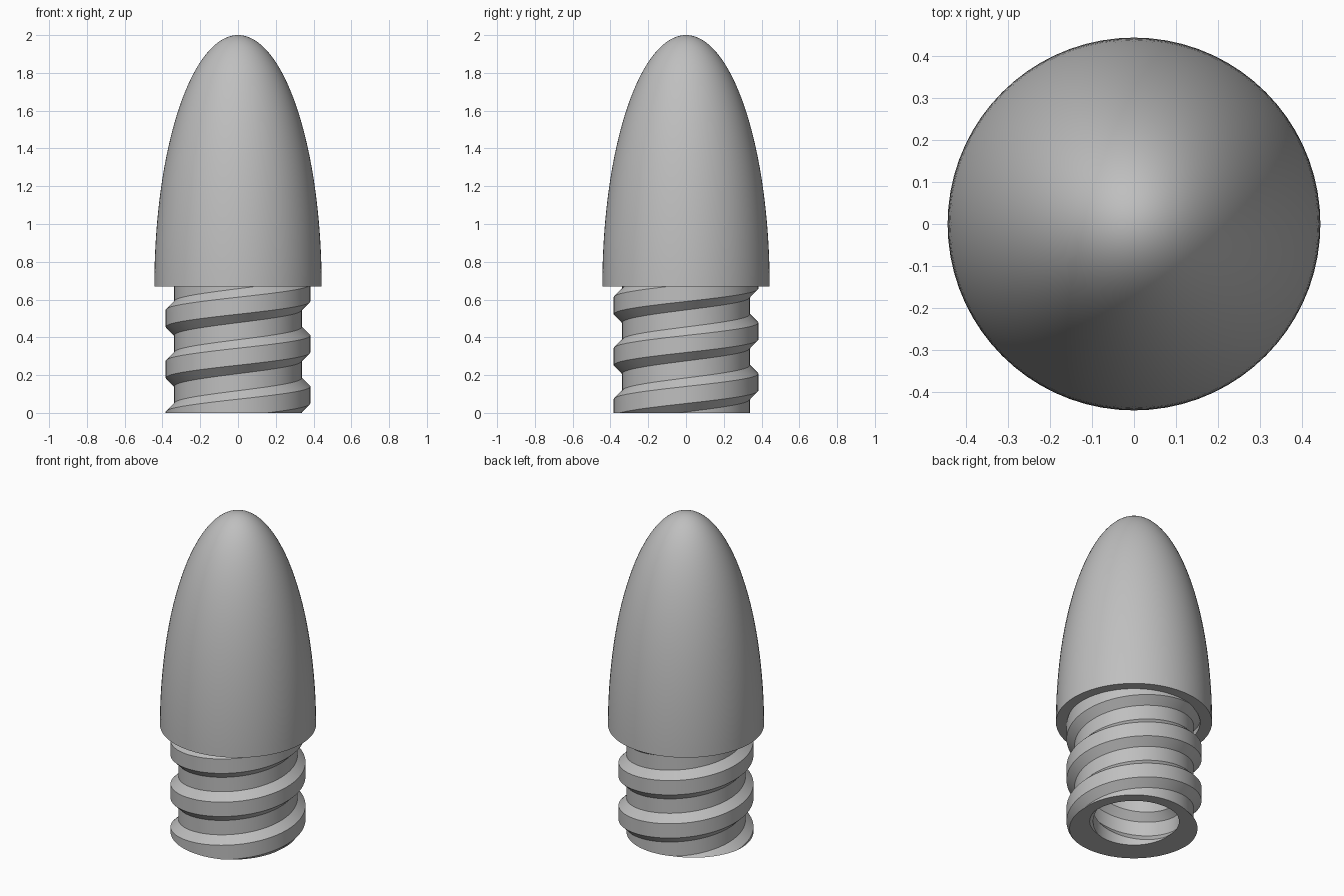
import bpy, bmesh
from math import sin, cos, pi, radians

cube = bpy.data.objects.get("Cube")
if cube:
    bpy.data.objects.remove(cube)

SEGMENTS = 72
PITCH = 0.27
SHANK_TOP = 0.75
CAP_BASE = 0.67
CAP_RADIUS = 0.443

grey = bpy.data.materials.new("plain_grey")
grey.use_nodes = True
colour = (0.52, 0.52, 0.52, 1)
grey.diffuse_color = colour
grey.node_tree.nodes["Principled BSDF"].inputs["Base Color"].default_value = colour


def finish(bm, name):
    bmesh.ops.remove_doubles(bm, verts=bm.verts, dist=0.00005)
    bmesh.ops.recalc_face_normals(bm, faces=bm.faces)
    mesh = bpy.data.meshes.new(name)
    bm.to_mesh(mesh)
    bm.free()
    mesh.materials.append(grey)
    obj = bpy.data.objects.new(name, mesh)
    bpy.context.collection.objects.link(obj)
    bpy.ops.object.select_all(action="DESELECT")
    obj.select_set(True)
    bpy.context.view_layer.objects.active = obj
    bpy.ops.object.shade_smooth_by_angle(angle=radians(30))
    return obj


def lathe(profile, name):
    bm = bmesh.new()
    verts = [bm.verts.new((r, 0, z)) for r, z in profile]
    edges = [bm.edges.new(pair) for pair in zip(verts, verts[1:])]
    bmesh.ops.spin(bm, geom=verts + edges, cent=(0, 0, 0), axis=(0, 0, 1),
                   angle=2 * pi, steps=SEGMENTS)
    return finish(bm, name)


def thread_surface(bm, profile):
    """Sweep one pitch of a thread profile along a right-handed helix."""
    turns = 6
    rows = []
    for n in range(turns * SEGMENTS):
        a = 2 * pi * n / SEGMENTS
        rise = PITCH * (n / SEGMENTS - 2)
        rows.append([bm.verts.new((r * cos(a), r * sin(a), z + rise))
                     for r, z in profile])
    for n in range(len(rows) - SEGMENTS - 1):
        # the last point of each pitch joins the first point one turn higher
        low = rows[n] + [rows[n + SEGMENTS][0]]
        high = rows[n + 1] + [rows[n + SEGMENTS + 1][0]]
        for j in range(len(profile)):
            bm.faces.new((low[j], high[j], high[j + 1], low[j + 1]))


# Hollow shank with a raised outer thread and a shallow thread in the bore
bm = bmesh.new()
levels = (0.005, 0.05, 0.14, 0.185)
thread_surface(bm, list(zip((0.338, 0.383, 0.383, 0.338), levels)))
thread_surface(bm, list(zip((0.27, 0.232, 0.232, 0.27), levels)))
for height, side in ((0, -1), (SHANK_TOP, 1)):
    cut = bmesh.ops.bisect_plane(bm, geom=bm.verts[:] + bm.edges[:] + bm.faces[:],
                                 dist=0.00001, plane_co=(0, 0, height),
                                 plane_no=(0, 0, side), clear_outer=True)
    bmesh.ops.remove_doubles(bm, verts=bm.verts, dist=0.00005)
    rim = [e for e in bm.edges if e.is_boundary
           and all(abs(v.co.z - height) < 0.0002 for v in e.verts)]
    bmesh.ops.triangle_fill(bm, edges=rim, use_beauty=True, normal=(0, 0, side))
finish(bm, "threaded_shank")

# Rounded nose with a shallow socket around the shank
STEPS = 40
nose = [(CAP_RADIUS * cos(t), CAP_BASE + (2 - CAP_BASE) * sin(t))
        for t in (pi / 2 * i / STEPS for i in range(STEPS))]
socket = [(0, 0.73), (0.375, 0.73), (0.375, CAP_BASE)]
lathe(socket + nose + [(0, 2)], "nose_cap")
